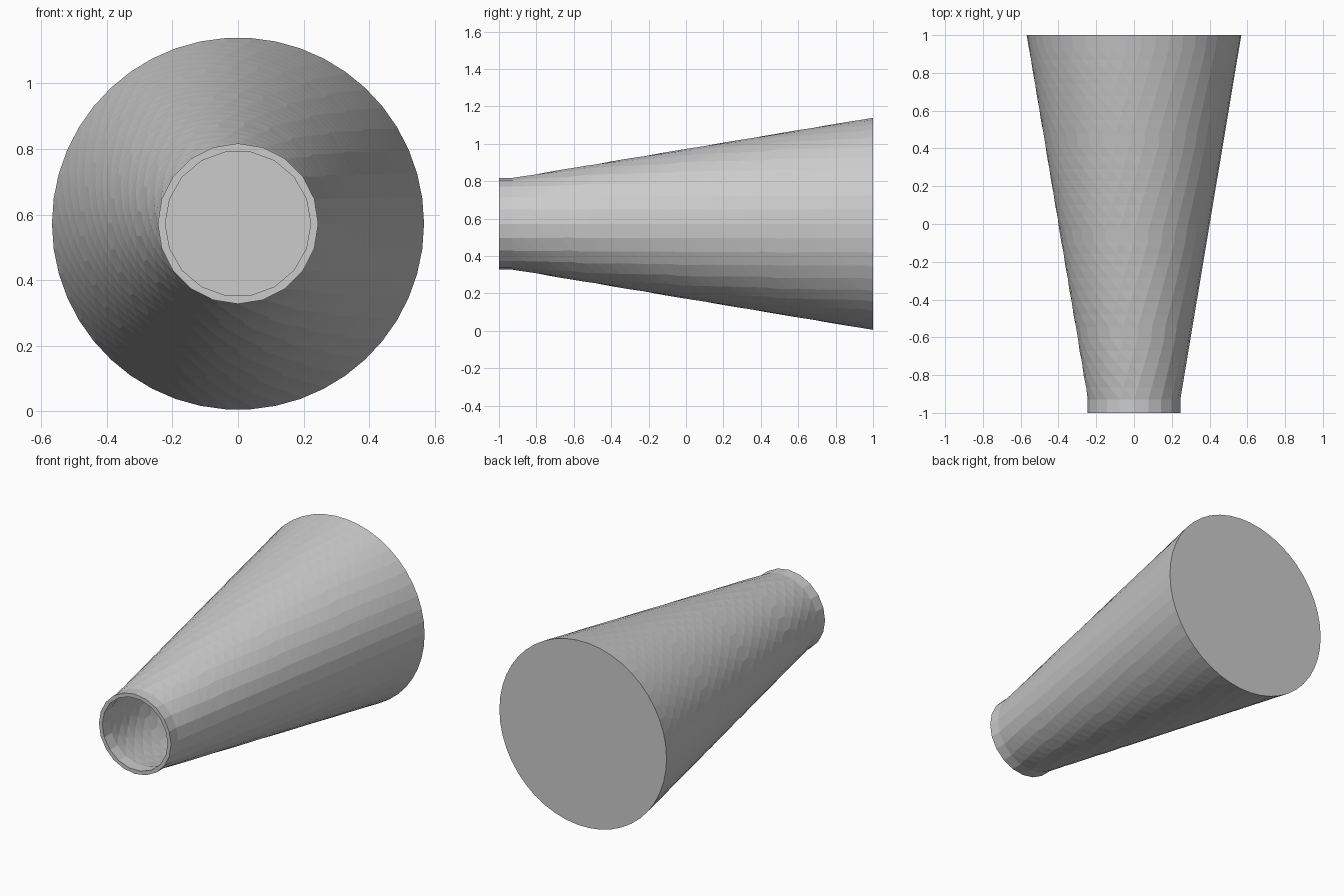
import bpy, bmesh, math

if "Cube" in bpy.data.objects:
    bpy.data.objects.remove(bpy.data.objects["Cube"])

CZ = 0.572          # height of the axis
FACET = 0.0775      # facet width: the side count grows with the radius

bm = bmesh.new()


def ring(r, y, n=None):
    n = n or math.ceil(2 * math.pi * r / FACET - 0.15)
    return [bm.verts.new((r * math.cos(2 * math.pi * i / n), y,
                          CZ + r * math.sin(2 * math.pi * i / n))) for i in range(n)]


def bridge(a, b):
    """Join two rings, which may have different side counts."""
    na, nb = len(a), len(b)
    if na == nb:
        for i in range(na):
            j = (i + 1) % na
            bm.faces.new((a[i], a[j], b[j], b[i]))
        return
    i = j = 0
    while i < na or j < nb:
        if j >= nb or (i < na and (i + 1) / na <= (j + 1) / nb):
            bm.faces.new((a[i % na], a[(i + 1) % na], b[j % nb]))
            i += 1
        else:
            bm.faces.new((a[i % na], b[(j + 1) % nb], b[j % nb]))
            j += 1


def flared_tube(r0, r1, y0, y1, y2, steps=30):
    """Straight collar from y0 to y1, then a cone flaring to r1 at y2."""
    rings = [ring(r0, y0)]
    for k in range(steps + 1):
        t = k / steps
        rings.append(ring(r0 + (r1 - r0) * t, y1 + (y2 - y1) * t))
    for a, b in zip(rings, rings[1:]):
        bridge(a, b)
    bm.faces.new(rings[-1])      # closed wide end
    return rings[0]


# outer shell, inner cavity and the flat rim joining them
outer_rim = flared_tube(0.245, 0.568, -1.0, -0.93, 1.0)
inner_rim = flared_tube(0.222, 0.543, -1.0, -0.93, 0.975)
bridge(outer_rim, inner_rim)

bmesh.ops.recalc_face_normals(bm, faces=bm.faces[:])
mesh = bpy.data.meshes.new("hollow_cone")
bm.to_mesh(mesh)
bm.free()
obj = bpy.data.objects.new("hollow_cone", mesh)
bpy.context.collection.objects.link(obj)
